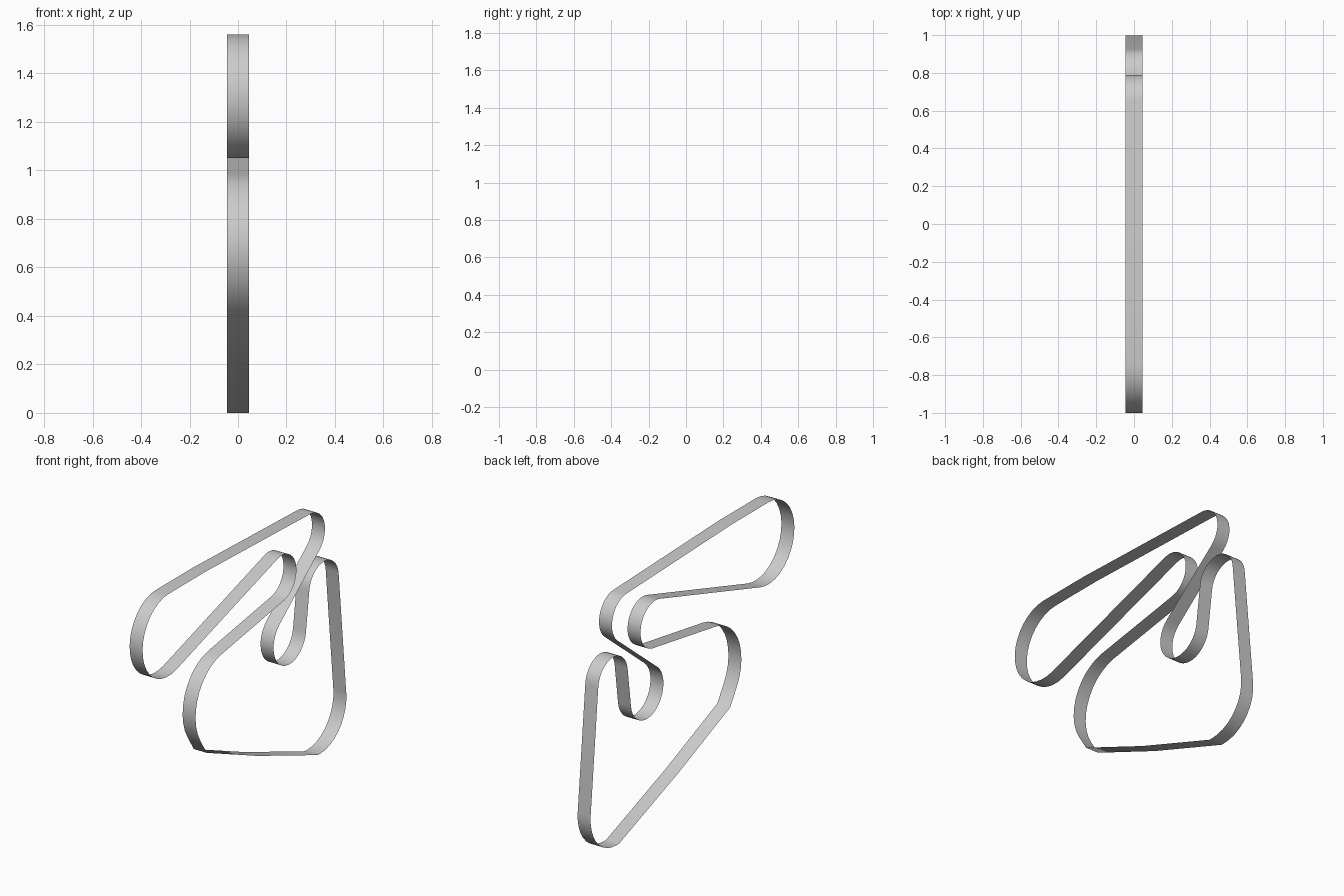
import bpy
import bmesh
from math import atan2, asin, sin, cos, pi, radians, ceil
from mathutils import Vector

cube = bpy.data.objects.get("Cube")
if cube:
    bpy.data.objects.remove(cube, do_unlink=True)

HALF_WIDTH = 0.0445
ARC_STEP = radians(11)

# Wheels the belt wraps, in order: y, z, radius (+ counter-clockwise,
# - clockwise, 0 = plain bend)
wheels = [
    (-0.745, 1.305, 0.255),
    (0.365, 1.23, -0.145),
    (-0.18, 0.69, 0.30),
    (-0.37, 0.43, 0),
    (0.13, 0.22, 0),
    (0.72, 0.0, 0),
    (0.745, 0.255, 0.255),
    (0.78, 1.035, 0.145),
    (0.445, 0.83, -0.16),
    (0.645, 1.38, 0.145),
    (-0.38, 1.56, 0),
]


def tangent_heading(a, b):
    """Heading of the straight run leaving wheel a and meeting wheel b."""
    gap = Vector((b[0] - a[0], b[1] - a[1]))
    return atan2(gap.y, gap.x) - asin((b[2] - a[2]) / gap.length)


def wrap_points(wheel, start, end):
    """Points along the arc where the belt touches one wheel."""
    y, z, r = wheel
    if r == 0:
        return [(y, z)]
    sweep = (end - start) % (2 * pi)
    if r < 0:
        sweep -= 2 * pi
    steps = max(1, ceil(abs(sweep) / ARC_STEP))
    angles = [start + sweep * i / steps for i in range(steps + 1)]
    return [(y + r * sin(a), z - r * cos(a)) for a in angles]


# Closed belt path
count = len(wheels)
headings = [tangent_heading(wheels[i], wheels[(i + 1) % count]) for i in range(count)]
path = []
for i, wheel in enumerate(wheels):
    path += wrap_points(wheel, headings[i - 1], headings[i])

# Thin belt band swept across the width
bm = bmesh.new()
loop = [bm.verts.new((-HALF_WIDTH, y, z)) for y, z in path]
edges = [bm.edges.new((loop[i - 1], loop[i])) for i in range(len(loop))]
swept = bmesh.ops.extrude_edge_only(bm, edges=edges)["geom"]
new_verts = [g for g in swept if isinstance(g, bmesh.types.BMVert)]
bmesh.ops.translate(bm, verts=new_verts, vec=(2 * HALF_WIDTH, 0, 0))

# Turn the faces to the outside of the loop
bm.normal_update()
top_face = max(bm.faces, key=lambda f: f.calc_center_median().z)
if top_face.normal.z < 0:
    bmesh.ops.reverse_faces(bm, faces=bm.faces[:])

mesh = bpy.data.meshes.new("drive_belt")
bm.to_mesh(mesh)
bm.free()
belt = bpy.data.objects.new("drive_belt", mesh)
bpy.context.collection.objects.link(belt)

# Grey belt material
grey = bpy.data.materials.new("belt_grey")
grey.use_nodes = True
colour = (0.6, 0.6, 0.6, 1)
grey.diffuse_color = colour
grey.node_tree.nodes["Principled BSDF"].inputs["Base Color"].default_value = colour
mesh.materials.append(grey)

bpy.ops.object.select_all(action="DESELECT")
belt.select_set(True)
bpy.context.view_layer.objects.active = belt
bpy.ops.object.shade_smooth_by_angle(angle=radians(40))
